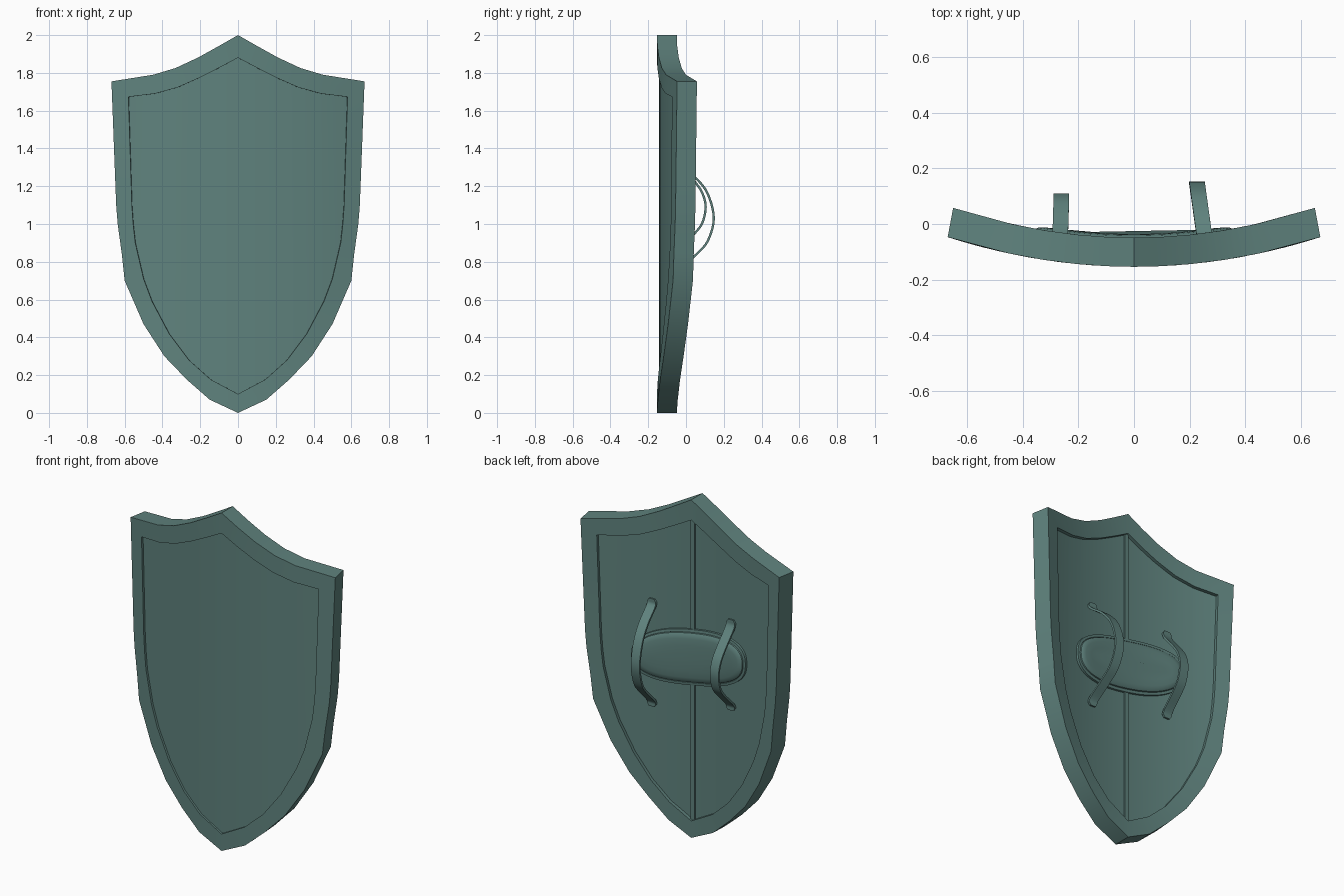
import bpy, bmesh, math
from mathutils import Vector

cube = bpy.data.objects.get("Cube")
if cube:
    bpy.data.objects.remove(cube)

mat = bpy.data.materials.new("dull_teal")
mat.use_nodes = True
teal = (0.115, 0.225, 0.207, 1)
mat.diffuse_color = teal
mat.node_tree.nodes["Principled BSDF"].inputs["Base Color"].default_value = teal

# Half outlines (x, z) from the top tip to the bottom tip
OUTER = [(0, 2), (.1, 1.943), (.21, 1.882), (.33, 1.826), (.45, 1.79), (.67, 1.755),
         (.645, 1.1), (.637, 1.0), (.615, .84), (.6, .7), (.5, .47), (.39, .3),
         (.27, .175), (.15, .07), (0, 0)]
INNER = [(0, 1.88), (.1, 1.827), (.2, 1.776), (.32, 1.723), (.44, 1.69), (.58, 1.673),
         (.562, 1.1), (.555, 1.0), (.544, .9), (.5, .71), (.455, .59), (.365, .42),
         (.26, .28), (.145, .177), (0, .1)]
THICK, PANEL_FRONT, PANEL_BACK = .105, .012, .085


def bend(x, z, off):
    """Point on the curved shield, off = depth behind its front surface."""
    return Vector((x - off * x * .28, -.154 + x * x * .238 + off, z))


def finish(name, bm, smooth=30):
    bmesh.ops.remove_doubles(bm, verts=bm.verts, dist=.0002)
    bmesh.ops.recalc_face_normals(bm, faces=bm.faces)
    mesh = bpy.data.meshes.new(name)
    bm.to_mesh(mesh)
    bm.free()
    mesh.materials.append(mat)
    obj = bpy.data.objects.new(name, mesh)
    bpy.context.collection.objects.link(obj)
    bpy.ops.object.select_all(action="DESELECT")
    bpy.context.view_layer.objects.active = obj
    obj.select_set(True)
    bpy.ops.object.shade_smooth_by_angle(angle=math.radians(smooth))
    return obj


def loft(bm, rings, closed_rings, closed_loft):
    """Join rows of points with quads."""
    rows = [[bm.verts.new(p) for p in ring] for ring in rings]
    n, m = len(rows), len(rows[0])
    for i in range(n if closed_loft else n - 1):
        a, b = rows[i], rows[(i + 1) % n]
        for j in range(m if closed_rings else m - 1):
            k = (j + 1) % m
            bm.faces.new((a[j], a[k], b[k], b[j]))
    return rows


def mirrored(half):
    return half + [(-x, z) for x, z in half[-2:0:-1]]


def height_at(chain, x):
    """Linear interpolation of z along a chain of rising x."""
    for (x0, z0), (x1, z1) in zip(chain, chain[1:]):
        if x <= x1 + 1e-6:
            return z0 + (z1 - z0) * (x - x0) / (x1 - x0)
    return chain[-1][1]


# Raised rim, a rectangular section swept around the outline
bm = bmesh.new()
loft(bm, [[bend(*o, 0), bend(*i, 0), bend(*i, THICK), bend(*o, THICK)]
          for o, i in zip(mirrored(OUTER), mirrored(INNER))], True, True)
finish("rim", bm, 20)

# Curved panels, recessed in the rim on both sides
corner = max(range(len(INNER)), key=lambda i: INNER[i][0])
top, bottom = INNER[:corner + 1], INNER[:corner - 1:-1]
half_x = sorted({p[0] for p in INNER} | {.05})
columns = [-x for x in half_x[:0:-1]] + half_x
for name, off in (("front_panel", PANEL_FRONT), ("back_panel", PANEL_BACK)):
    bm = bmesh.new()
    loft(bm, [[bend(x, height_at(top, abs(x)), off), bend(x, height_at(bottom, abs(x)), off)]
              for x in columns], False, False)
    obj = finish(name, bm)
    # Make the sheets face outward
    want = -1 if name == "front_panel" else 1
    if obj.data.polygons[len(columns) // 2].normal.y * want < 0:
        obj.data.flip_normals()

# Narrow batten down the middle of the back
bm = bmesh.new()
loft(bm, [[bend(x, z, off) for x, off in
           ((-.013, PANEL_BACK - .01), (-.013, .094), (.013, .094), (.013, PANEL_BACK - .01))]
          for z in (.1, 1.88)], True, False)
finish("back_batten", bm)


# Padded arm rest with a flat border and a domed cushion
def pad_ring(inset, off, count=48):
    ring = []
    for i in range(count):
        t = math.tau * i / count
        c, s = math.cos(t), math.sin(t)
        x = (.385 - inset) * math.copysign(abs(c) ** .8, c)
        z = (.165 - inset) * math.copysign(abs(s) ** .8, s)
        ring.append(bend(x, 1.065 + z - .18 * x, off))
    return ring


bm = bmesh.new()
rows = loft(bm, [pad_ring(*r) for r in (
    (0, .08), (0, .098), (.016, .1), (.018, .095), (.02, .104), (.03, .111),
    (.05, .115), (.09, .118), (.14, .119))], True, False)
bm.faces.new(rows[-1])
finish("arm_pad", bm)


# Arched straps with flat tabs at both ends
def smooth_path(pts, steps=5):
    pts = [Vector(p) for p in pts]
    pts = [2 * pts[0] - pts[1]] + pts + [2 * pts[-1] - pts[-2]]
    path = []
    for a, b, c, d in zip(pts, pts[1:], pts[2:], pts[3:]):
        for i in range(steps):
            t = i / steps
            path.append(.5 * (2 * b + (c - a) * t + (2 * a - 5 * b + 4 * c - d) * t * t
                              + (3 * b - a - 3 * c + d) * t ** 3))
    return path + [pts[-2]]


def strap(name, x, lean, points):
    path = smooth_path(points)
    bm = bmesh.new()
    rings = []
    for i, p in enumerate(path):
        tangent = (path[min(i + 1, len(path) - 1)] - path[max(i - 1, 0)]).normalized()
        normal = Vector((-tangent.y, tangent.x)) * .006
        end = min(i, len(path) - 1 - i)
        half = .028 * min(1, .6 + .2 * end)
        cx = x + lean * p.x
        rings.append([(cx + sx * half, p.x + k * normal.x, p.y + k * normal.y)
                      for sx, k in ((-1, -1), (1, -1), (1, 1), (-1, 1))])
    rows = loft(bm, rings, True, False)
    bm.faces.new(rows[0])
    bm.faces.new(rows[-1])
    finish(name, bm, 40)


strap("left_strap", .247, -.14,
      [(-.045, 1.35), (-.035, 1.31), (.05, 1.245), (.115, 1.16), (.147, 1.03),
       (.115, .91), (.05, .835), (-.035, .755), (-.045, .715)])
strap("right_strap", -.264, .03,
      [(-.043, 1.365), (-.033, 1.32), (.05, 1.22), (.088, 1.16), (.104, 1.09),
       (.088, 1.01), (.05, .955), (-.033, .87), (-.043, .83)])
